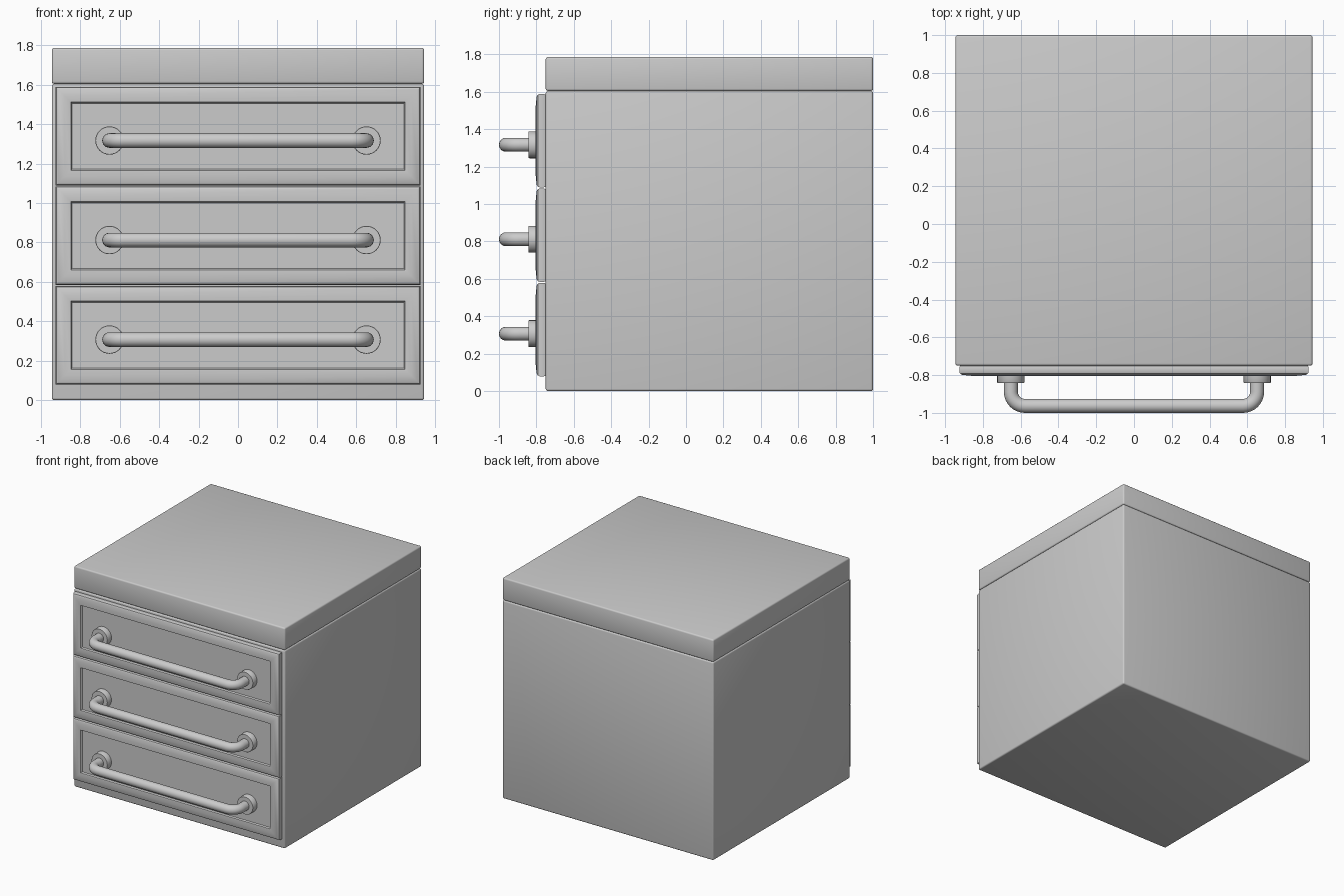
import bpy, bmesh, math
from mathutils import Vector

cube = bpy.data.objects.get("Cube")
if cube:
    bpy.data.objects.remove(cube, do_unlink=True)

grey = bpy.data.materials.new("light grey")
grey.use_nodes = True
colour = (0.6, 0.6, 0.6, 1)
grey.diffuse_color = colour
grey.node_tree.nodes["Principled BSDF"].inputs["Base Color"].default_value = colour


def finish(name, bm, angle=35):
    bmesh.ops.recalc_face_normals(bm, faces=bm.faces)
    mesh = bpy.data.meshes.new(name)
    bm.to_mesh(mesh)
    bm.free()
    obj = bpy.data.objects.new(name, mesh)
    bpy.context.collection.objects.link(obj)
    mesh.materials.append(grey)
    bpy.ops.object.select_all(action="DESELECT")
    obj.select_set(True)
    bpy.context.view_layer.objects.active = obj
    bpy.ops.object.shade_smooth_by_angle(angle=math.radians(angle))
    return obj


def rounded_box(name, low, high, bevel):
    low, high = Vector(low), Vector(high)
    bm = bmesh.new()
    bmesh.ops.create_cube(bm, size=1)
    for v in bm.verts:
        v.co = (low + high) / 2 + v.co * (high - low)
    bmesh.ops.bevel(bm, geom=bm.edges[:], offset=bevel, segments=3,
                    profile=0.5, affect="EDGES")
    return finish(name, bm)


def bridge(bm, rings):
    for a, b in zip(rings, rings[1:]):
        for i in range(len(a)):
            j = (i + 1) % len(a)
            bm.faces.new((a[i], a[j], b[j], b[i]))
    bm.faces.new(rings[0])
    bm.faces.new(rings[-1])


# Drawer section from the back edge to the sunken panel: inset, y
SECTION = [(0.012, -0.745), (0.003, -0.752), (0, -0.762), (0, -0.782),
           (0.004, -0.792), (0.014, -0.798), (0.045, -0.802),
           (0.07, -0.804), (0.077, -0.801), (0.083, -0.79)]


def drawer_front(name, z):
    bm = bmesh.new()
    rings = []
    for inset, y in SECTION:
        w, h = 0.925 - inset, 0.25 - inset
        rings.append([bm.verts.new((sx * w, y, z + sz * h))
                      for sx, sz in ((-1, -1), (1, -1), (1, 1), (-1, 1))])
    bridge(bm, rings)
    return finish(name, bm)


def handle(name, z, half=0.652, radius=0.037, bend=0.075, sides=24):
    # Path: out from the drawer, round the bend, across, and back
    front = -0.963
    side = [(half, -0.785, 0)]
    for i in range(9):
        a = math.radians(90 * i / 8)
        side.append((half - bend + bend * math.cos(a),
                     front + bend - bend * math.sin(a), a))
    path = side + [(-x, y, math.pi - a) for x, y, a in reversed(side)]
    bm = bmesh.new()
    rings = []
    for x, y, a in path:
        ring = []
        for k in range(sides):
            t = math.tau * k / sides
            r = radius * math.cos(t)
            ring.append(bm.verts.new((x + r * math.cos(a), y - r * math.sin(a),
                                      z + radius * math.sin(t))))
        rings.append(ring)
    bridge(bm, rings)
    return finish(name, bm)


def handle_base(name, x, z):
    bm = bmesh.new()
    rings = []
    for radius, y in ((0.072, -0.785), (0.072, -0.838), (0.07, -0.841)):
        rings.append([bm.verts.new((x + radius * math.cos(math.tau * k / 32), y,
                                    z + radius * math.sin(math.tau * k / 32)))
                      for k in range(32)])
    bridge(bm, rings)
    return finish(name, bm)


# Cabinet
rounded_box("cabinet_body", (-0.945, -0.75, 0), (0.945, 1, 1.605), 0.012)
rounded_box("cabinet_top", (-0.945, -0.75, 1.605), (0.945, 1, 1.787), 0.012)

# Drawers with their handles
for n, level in enumerate(("lower", "middle", "upper")):
    lift = 0.505 * n
    drawer_front(level + "_drawer_front", 0.329 + lift)
    handle(level + "_handle", 0.307 + lift)
    for side, x in (("left", 0.652), ("right", -0.652)):
        handle_base(f"{level}_{side}_handle_base", x, 0.307 + lift)
